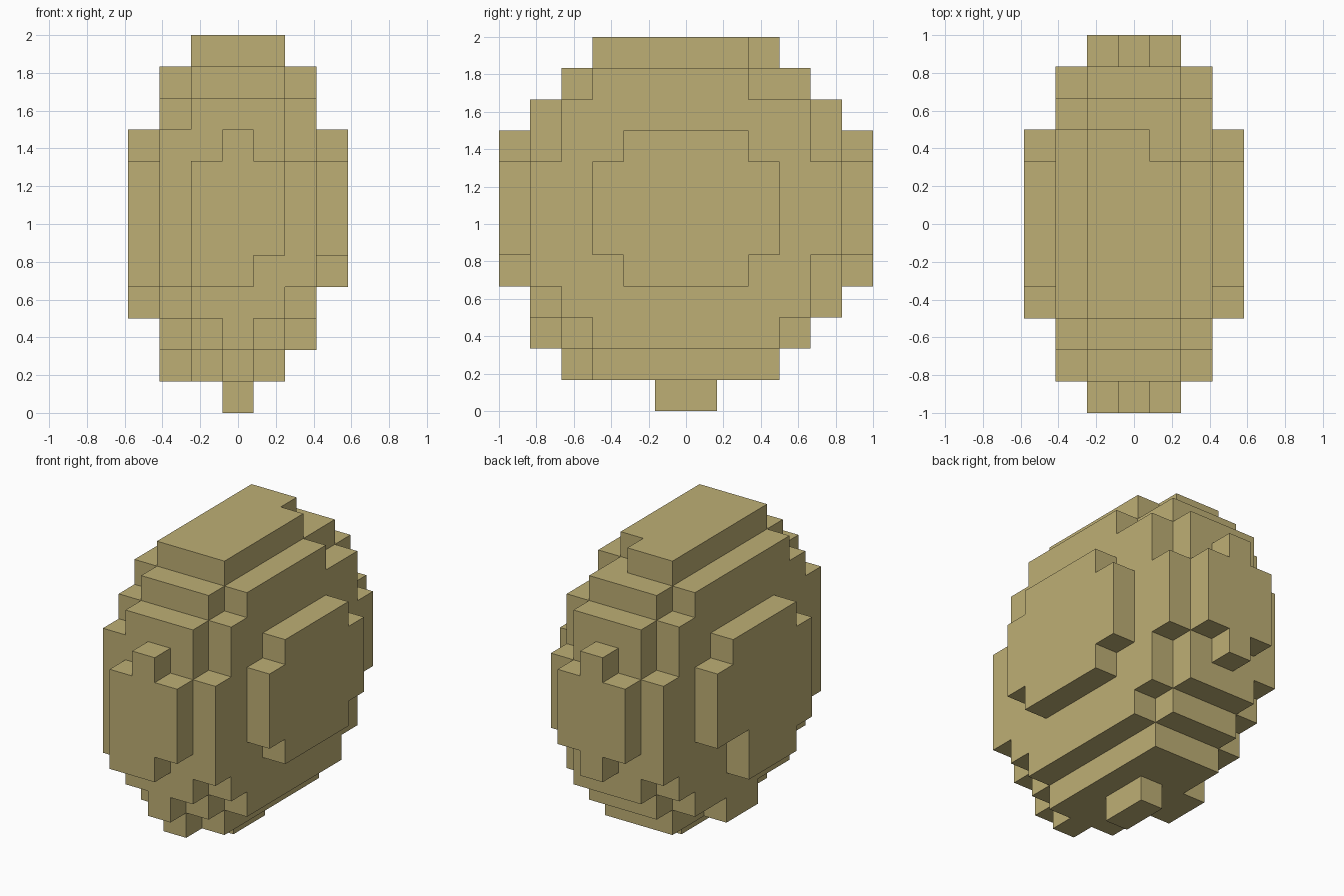
import bpy, bmesh
from mathutils import Vector

cube = bpy.data.objects.get("Cube")
if cube:
    bpy.data.objects.remove(cube, do_unlink=True)

UNIT = 1 / 6
COLOR = (0.515, 0.429, 0.178, 1)

tan = bpy.data.materials.new("sandy_tan")
tan.use_nodes = True
tan.diffuse_color = COLOR
tan.node_tree.nodes["Principled BSDF"].inputs["Base Color"].default_value = COLOR


def stack(columns, bottom, half_depths):
    """Rows of blocks piled upward, each row reaching equally to front and back."""
    return {(x, y, bottom + row) for row, depth in enumerate(half_depths)
            for x in columns for y in range(-depth, depth)}


def end_plate(y):
    """Cross-shaped plate: three wide rows with a nub above and below."""
    wide = {(x, y, z) for x in range(-1, 2) for z in range(5, 8)}
    return wide | {(0, y, z) for z in (4, 8)}


# Stepped profiles, listed from the bottom row upward
core_profile = [3, 4] + [5] * 7 + [4, 3]
slab_profile = [3, 4] + [5] * 4 + [4, 4, 3]
plate_profile = [2, 3, 3, 3, 2]

parts = {
    "core": stack(range(-1, 2), 1, core_profile),
    "left_slab": stack([2], 2, slab_profile),
    "right_slab": stack([-2], 1, [1] + slab_profile),
    "left_plate": stack([3], 4, plate_profile),
    "right_plate": stack([-3], 3, [2] + plate_profile),
    "front_plate": end_plate(-6),
    "back_plate": end_plate(5),
    "foot": stack([0], 0, [1]),
}

# Small irregular bumps and chips
parts["core"] |= {(0, -5, 2), (0, -4, 1)}
parts["core"] -= {(1, 2, 11)}
parts["left_slab"] -= {(2, 4, 4), (2, 2, 10)}
parts["right_slab"] |= {(-2, -5, 8)}
parts["right_plate"] |= {(-3, -3, 4)}
parts["right_plate"] -= {(-3, 1, 3), (-3, 1, 4)}
parts["front_plate"] |= {(-1, -6, 4)}

solid = set().union(*parts.values())


def build(name, part):
    """Make the exposed skin of one part, leaving out faces against other parts."""
    bm = bmesh.new()
    for cell in sorted(part):
        centre = Vector(cell) + Vector((0, 0.5, 0.5))
        for axis in range(3):
            for sign in (-1, 1):
                neighbour = list(cell)
                neighbour[axis] += sign
                if tuple(neighbour) in solid:
                    continue
                normal, side = Vector(), Vector()
                normal[axis] = sign
                side[axis - 1] = 0.5
                up = normal.cross(side)
                mid = centre + normal / 2
                corners = (mid - side - up, mid + side - up,
                           mid + side + up, mid - side + up)
                bm.faces.new([bm.verts.new(p * UNIT) for p in corners])
    # Weld the blocks and merge flat areas into single faces
    bmesh.ops.remove_doubles(bm, verts=bm.verts, dist=UNIT / 100)
    bmesh.ops.dissolve_limit(bm, angle_limit=0.02, verts=bm.verts, edges=bm.edges)
    mesh = bpy.data.meshes.new(name)
    bm.to_mesh(mesh)
    bm.free()
    mesh.materials.append(tan)
    bpy.context.collection.objects.link(bpy.data.objects.new(name, mesh))


for name, part in parts.items():
    build(name, part)
